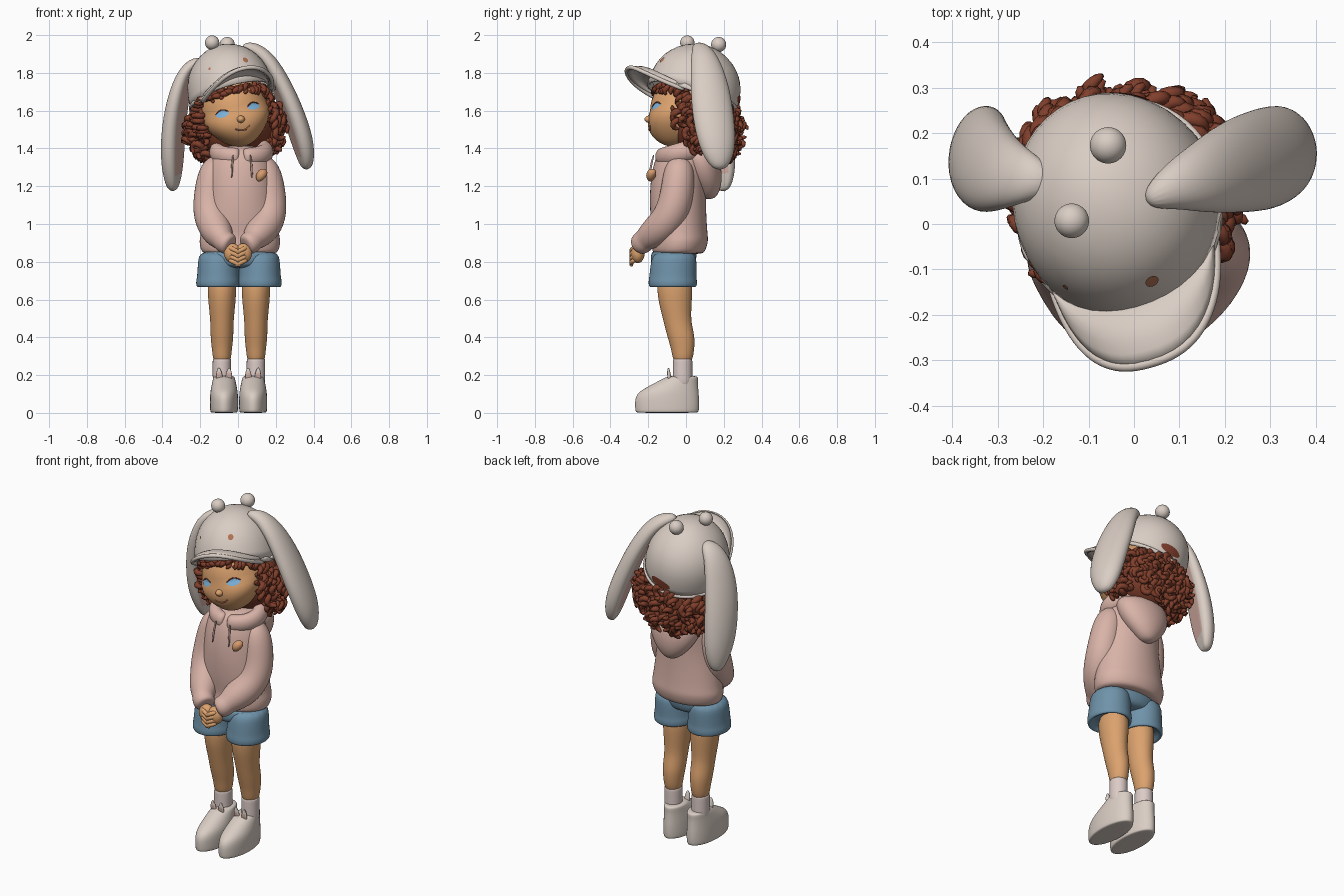
import bpy, bmesh, random
from math import sin, cos, pi, radians, copysign
from mathutils import Vector, Matrix

random.seed(4)
if "Cube" in bpy.data.objects:
    bpy.data.objects.remove(bpy.data.objects["Cube"])
X, Y, Z = Vector((1, 0, 0)), Vector((0, 1, 0)), Vector((0, 0, 1))


def material(name, red, green, blue):
    m = bpy.data.materials.new(name)
    m.use_nodes = True
    color = (red, green, blue, 1)
    m.diffuse_color = color
    m.node_tree.nodes["Principled BSDF"].inputs["Base Color"].default_value = color
    return m


cream = material("cream fabric", .7, .615, .555)
pink = material("dusty pink fabric", .69, .45, .39)
denim = material("denim blue", .16, .29, .4)
skin = material("warm skin", .71, .36, .155)
brown = material("auburn hair", .22, .05, .025)
sock_white = material("sock white", .72, .6, .57)
eye_blue = material("eye blue", .2, .45, .72)
orange = material("carrot orange", .66, .32, .15)
lip = material("lip rose", .45, .17, .09)


def finish(name, bm, mats, subdivide=0, thickness=0):
    """Turn a bmesh into a smooth shaded object."""
    bmesh.ops.recalc_face_normals(bm, faces=bm.faces[:])
    mesh = bpy.data.meshes.new(name)
    bm.to_mesh(mesh)
    bm.free()
    obj = bpy.data.objects.new(name, mesh)
    bpy.context.collection.objects.link(obj)
    for m in mats:
        mesh.materials.append(m)
    mesh.polygons.foreach_set("use_smooth", [True] * len(mesh.polygons))
    if thickness:
        solid = obj.modifiers.new("thickness", "SOLIDIFY")
        solid.thickness, solid.offset = thickness, -1
    if subdivide:
        sub = obj.modifiers.new("smooth", "SUBSURF")
        sub.levels = sub.render_levels = subdivide


def sweep(bm, points, side, n=12, flat=False, lined=False):
    """Skin elliptical rings (x, y, z, half width, half depth) along a path."""
    spots = [Vector(p[:3]) for p in points]
    last, rings = len(points) - 1, []
    for i, p in enumerate(points):
        t = Z if flat else (spots[min(i + 1, last)] - spots[max(i - 1, 0)]).normalized()
        s = (side - t * side.dot(t)).normalized()
        w = t.cross(s)
        ring = []
        for j in range(n):
            a = 2 * pi * j / n
            depth = max(sin(a), -.6) if lined else sin(a)
            ring.append(bm.verts.new(spots[i] + s * cos(a) * p[3] + w * depth * p[-1]))
        rings.append(ring)
    for i in range(last):
        for j in range(n):
            k = (j + 1) % n
            f = bm.faces.new((rings[i][j], rings[i][k], rings[i + 1][k], rings[i + 1][j]))
            if lined and 0 < i < last - 1 and sin(2 * pi * (j + .5) / n) < -.75:
                f.material_index = 1
    bm.faces.new(rings[0])
    bm.faces.new(rings[-1])


def tube(name, points, mats, side=X, subdivide=2, **options):
    bm = bmesh.new()
    sweep(bm, points, side, **options)
    finish(name, bm, mats, subdivide)


def stack(name, rings, mats, x=0):
    """Loft of level ellipses given as (z, y, half width, half depth)."""
    tube(name, [(x, y, z, w, d) for z, y, w, d in rings], mats, flat=True, n=16)


def ball(name, shape, mats, keep=-2, thickness=0):
    """Unit sphere mapped through a shape function."""
    bm = bmesh.new()
    bmesh.ops.create_uvsphere(bm, u_segments=40, v_segments=24, radius=1)
    bmesh.ops.delete(bm, geom=[v for v in bm.verts if v.co.z < keep], context="VERTS")
    for v in bm.verts:
        v.co = shape(v.co)
    finish(name, bm, mats, thickness=thickness)


def oval(x, y, z, rx, ry, rz):
    return lambda v: Vector((x + v.x * rx, y + v.y * ry, z + v.z * rz))


def toward(az, el):
    return Vector((sin(az) * cos(el), -cos(az) * cos(el), sin(el)))


def decal(name, shape, az, el, wide, high, mat, lift=1.01):
    """Painted oval that follows a mapped sphere."""
    bm = bmesh.new()
    hub = bm.verts.new(shape(toward(az, el) * lift))
    loops = [[bm.verts.new(shape(toward(az + wide * r * cos(i * pi / 12),
              el + high * r * sin(i * pi / 12)) * lift)) for i in range(24)] for r in (.5, 1)]
    for i in range(24):
        k = (i + 1) % 24
        bm.faces.new((hub, loops[0][i], loops[0][k]))
        bm.faces.new((loops[0][i], loops[1][i], loops[1][k], loops[0][k]))
    finish(name, bm, [mat])


def turned(roll, pitch, yaw):
    spin = Matrix.Rotation(radians(roll), 3, "Y") @ Matrix.Rotation(radians(pitch), 3, "X")
    return spin @ Matrix.Rotation(radians(yaw), 3, "Z")


# Head and face, with full cheeks low on the front
head_turn = turned(-14, 0, 6)


def head(v):
    low = max(0, -v.z)
    cheek = .03 * max(0, 1 - 5 * (v.z + .4) ** 2) * max(0, -v.y) * abs(v.x)
    return Vector((-.018, 0, 1.6)) + head_turn @ Vector(
        (v.x * (.178 - .03 * low * low + cheek), v.y * .19 - .06 * low - cheek, v.z * .195))


ball("head", head, [skin])
nose = head(toward(0, -.27))
ball("nose", oval(nose.x, nose.y + .008, nose.z, .022, .03, .02), [skin])
for s, label in ((-1, "right"), (1, "left")):
    decal(label + "_eye", head, s * .5, .0, .21, .1, eye_blue)
    lash = [(*head(toward(s * .5 + u * .22, .01 + .1 * (1 - u * u)) * 1.01), .004)
            for u in (-1, -.5, 0, .5, 1)]
    tube(label + "_lash", lash, [brown], side=Y, n=6)
tube("smile", [(*head(toward(u * .28, -.62 + .12 * u * u)), .005)
               for u in (-1, -.5, 0, .5, 1)], [lip], side=Y, n=6)
stack("neck", [(1.32, 0, .07, .07), (1.5, 0, .07, .07)], [skin])

# Curly hair: a core mass covered with corkscrews
hair_turn = turned(-12, 0, 0)


def hair(v):
    return Vector((-.015, .08, 1.53)) + hair_turn @ Vector((v.x * .215, v.y * .175, v.z * .18))


def curl(bm, start, axis, length, r, thick):
    axis = axis.normalized()
    u = axis.orthogonal().normalized()
    v = axis.cross(u)
    phase, path = random.uniform(0, 6), []
    for i in range(13):
        t = i / 12
        a = phase + t * 7
        p = start + axis * length * t + (u * cos(a) + v * sin(a)) * r
        path.append((*p, thick * (1 - .65 * abs(2 * t - 1) ** 3)))
    sweep(bm, path, axis, n=8)


ball("hair_core", hair, [brown])
bm = bmesh.new()
for i in range(210):
    az = random.uniform(1.15, 2 * pi - 1.15)
    d = toward(az, random.uniform(-.9, .5 + .25 * min(0, -cos(az))))
    out = Vector((d.x, d.y, -.9 + random.uniform(-.3, .5)))
    curl(bm, hair(d), out, random.uniform(.05, .085), random.uniform(.014, .022), .017)
for i in range(19):
    az = -1.05 + i * .117
    start = head(toward(az, .66) * 1.03)
    curl(bm, start, Vector((az, -.1, -.9)), .03 + .055 * abs(az), .014, .016)
for s in (-1, 1):
    for i in range(18):
        start = head(toward(s * random.uniform(1.2, 1.6), .6 - i * .06) * 1.05)
        curl(bm, start, Vector((s * .6, .2, -1)), .06, .018, .016)
finish("hair_curls", bm, [brown])

# Cap: crown, brim, back opening, small marks and round knobs
cap_turn = turned(-15, -16, 16)
cap_spot = Vector((-.03, .032, 1.668))


def crown(v):
    bulge = 1 + .2 * v.z * v.z * (1 - min(1, v.z * v.z))
    return cap_spot + cap_turn @ Vector((v.x * .228 * bulge, v.y * .25 * bulge, v.z * .292))


def brim_edge(a):
    x = .192 * copysign(abs(sin(a)) ** .85, a)
    return Vector((x, -.04 - .337 * cos(a) ** .85, 0))


def droop(p, lift):
    return cap_spot + cap_turn @ Vector((p.x, p.y, lift - 1.6 * p.x * p.x))


ball("cap_crown", crown, [cream], keep=-.01, thickness=.012)
tube("cap_back_hem", [(*crown(toward(1.3 + i * .23, 0)), .012) for i in range(17)], [cream],
     side=Z, n=8, subdivide=1)
bm = bmesh.new()
grid = []
angles = [radians(-84 + 7 * i) for i in range(25)]
for a in angles:
    inner = Vector((.21 * sin(a), -.23 * cos(a), 0))
    grid.append([bm.verts.new(droop(inner.lerp(brim_edge(a), j / 6), .045 + .02 * sin(j / 6 * pi)))
                 for j in range(7)])
for i in range(24):
    for j in range(6):
        bm.faces.new((grid[i][j], grid[i + 1][j], grid[i + 1][j + 1], grid[i][j + 1]))
finish("cap_brim", bm, [cream], thickness=.018)
tube("brim_rim", [(*droop(brim_edge(a), .037), .012) for a in angles], [cream], side=Z, n=8, subdivide=1)
decal("cap_back_opening", crown, pi - .3, .17, .28, .09, brown, 1.012)
decal("cap_left_mark", crown, .28, .44, .07, .06, lip)
decal("cap_right_mark", crown, -.67, .44, .03, .03, lip)
ball("front_knob", oval(-.137, .007, 1.96, .038, .038, .038), [cream])
ball("back_knob", oval(-.057, .173, 1.95, .04, .04, .04), [cream])

# Long drooping ears with a soft lining
left_ear = [(.025, .05, 1.94, .02, .02), (.08, .08, 1.93, .05, .04), (.15, .1, 1.87, .08, .052),
            (.22, .125, 1.74, .105, .06), (.28, .14, 1.6, .115, .064), (.328, .16, 1.46, .108, .066),
            (.352, .175, 1.36, .085, .055), (.362, .182, 1.285, .035, .03)]
right_ear = [(-.17, .09, 1.85, .02, .02), (-.22, .1, 1.86, .05, .035), (-.275, .105, 1.8, .078, .045),
             (-.312, .115, 1.67, .1, .056), (-.335, .14, 1.53, .105, .062), (-.343, .165, 1.38, .102, .065),
             (-.342, .19, 1.26, .078, .055), (-.342, .202, 1.17, .03, .03)]
tube("left_ear", left_ear, [cream, pink], side=Vector((-.25, .97, 0)), n=16, lined=True)
tube("right_ear", right_ear, [cream, pink], side=Vector((-.35, -.94, 0)), n=16, lined=True)

# Hooded top
stack("hoodie_body", [(.84, -.04, .18, .12), (.85, -.04, .21, .145), (.91, -.03, .222, .152),
                      (.94, -.03, .212, .148), (1.02, -.04, .205, .152), (1.16, -.045, .185, .152),
                      (1.28, -.035, .18, .15), (1.36, -.02, .16, .14), (1.42, -.02, .1, .1)], [pink], .01)
stack("hood", [(1.13, .12, .03, .03), (1.17, .12, .08, .06), (1.24, .1, .14, .095),
               (1.33, .08, .17, .105), (1.41, .06, .15, .09)], [pink], .01)
collar = []
for i in range(19):
    a = .02 + i * (2 * pi - .04) / 18
    collar.append((.018 + .13 * sin(a), -.02 - .105 * cos(a), 1.38 - .03 * cos(a), .055, .045))
tube("hood_collar", collar, [pink], side=Vector((0, -.3, 1)))
for s, label in ((-1, "right"), (1, "left")):
    tube(label + "_sleeve", [(.01 + s * .09, -.03, 1.345, .05), (.01 + s * .135, -.035, 1.295, .085),
         (.01 + s * .155, -.045, 1.17, .092), (.01 + s * .16, -.07, 1.06, .096),
         (.01 + s * .133, -.125, .985, .094), (s * .1, -.185, .94, .08), (s * .078, -.22, .915, .06),
         (s * .072, -.226, .907, .064), (s * .044, -.25, .887, .06), (s * .04, -.252, .885, .03)],
         [pink], side=Y)
    tube(label + "_drawstring", [(.02 + s * .045, -.17, 1.37, .006), (.02 + s * .052, -.186, 1.31, .006),
         (.02 + s * .054, -.195, 1.24, .007)], [pink], n=6)
    # Clasped hands
    ball(label + "_hand", oval(s * .028, -.255, .845, .046, .036, .052), [skin])
    for i in range(4):
        z = .865 - i * .022
        tube(f"{label}_finger_{i}", [(s * .05, -.27, z + .01, .013), (s * .02, -.292, z, .014),
             (-s * .018, -.288, z - .022, .011)], [skin], side=Z, n=8)
tube("carrot_badge", [(.105, -.185, 1.225, .01), (.115, -.19, 1.25, .028),
                      (.135, -.18, 1.275, .028), (.15, -.165, 1.28, .01)], [orange], side=Z)

# Shorts
stack("shorts_seat", [(.765, -.07, .1, .09), (.785, -.07, .18, .12), (.83, -.065, .2, .125),
                      (.87, -.06, .19, .12)], [denim], .005)
for s, label in ((-1, "right"), (1, "left")):
    x = .005 + s * .09
    stack(label + "_shorts_leg", [(.7, -.07, .08, .09), (.67, -.07, .095, .11), (.662, -.07, .119, .13),
          (.7, -.07, .12, .132), (.715, -.07, .114, .127), (.8, -.065, .11, .125), (.86, -.06, .1, .11)],
          [denim], .005 + s * .11)
    # Leg and sock
    stack(label + "_leg", [(.74, -.06, .08, .095), (.62, -.06, .077, .095), (.53, -.052, .067, .08),
          (.47, -.043, .062, .074), (.4, -.025, .062, .074), (.33, -.016, .053, .061),
          (.25, -.018, .045, .048)], [skin], x)
    stack(label + "_sock", [(.12, -.018, .05, .055), (.2, -.018, .05, .053), (.275, -.018, .05, .053),
          (.287, -.018, .05, .052), (.29, -.018, .03, .03)], [sock_white], x)
    # Shoe with a pair of tongue ears
    x = .003 + s * .077
    stack(label + "_shoe", [(0, -.1, .068, .162), (.004, -.1, .075, .172), (.04, -.1, .076, .174),
          (.08, -.1, .076, .173), (.11, -.092, .074, .162), (.133, -.074, .07, .142),
          (.157, -.052, .065, .118), (.18, -.03, .06, .097), (.192, -.018, .056, .082),
          (.196, -.015, .04, .055)], [cream], x)
    for e in (-1, 1):
        tube(f"{label}_shoe_ear_{e + 2}", [(x + e * .018, -.075, .15, .013, .01),
             (x + e * .024, -.09, .18, .019, .013), (x + e * .027, -.094, .215, .016, .012),
             (x + e * .027, -.094, .24, .005, .004)], [cream, pink], n=16, lined=True)
    for z, y in ((.13, -.195), (.154, -.15)):
        tube(f"{label}_lace_{z}", [(x - .04, y + .02, z - .012, .009), (x, y, z, .011),
             (x + .04, y + .02, z - .012, .009)], [cream], side=Z, n=8)
